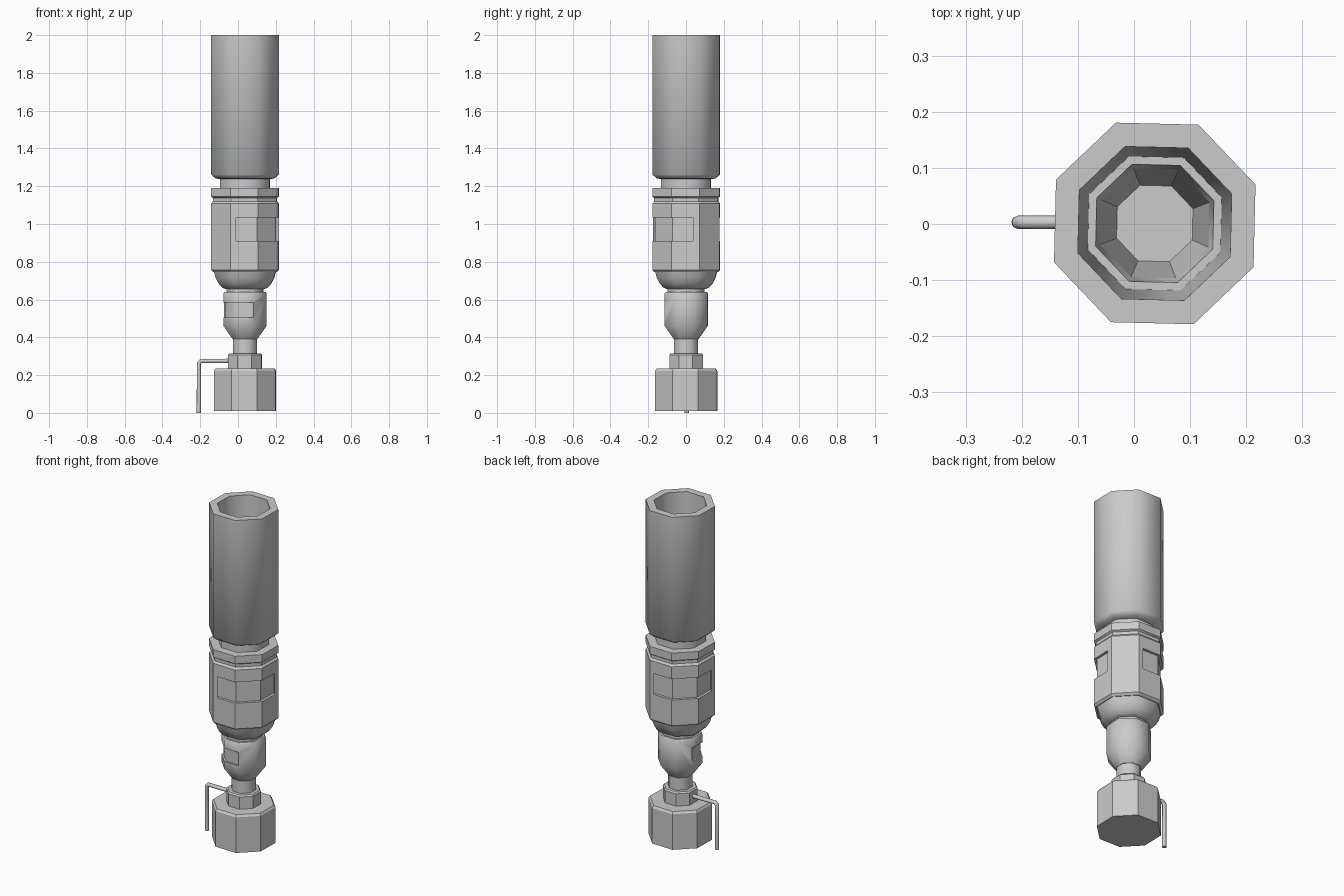
import bpy, bmesh, math
from mathutils import Matrix, Vector

if "Cube" in bpy.data.objects:
    bpy.data.objects.remove(bpy.data.objects["Cube"])

CX, CY = 0.037, 0.001          # main axis
TURN = math.radians(21.1)      # octagon vertex angle


def make(name, bm):
    bmesh.ops.remove_doubles(bm, verts=bm.verts, dist=1e-5)
    bmesh.ops.recalc_face_normals(bm, faces=bm.faces)
    me = bpy.data.meshes.new(name)
    bm.to_mesh(me)
    bm.free()
    ob = bpy.data.objects.new(name, me)
    bpy.context.collection.objects.link(ob)
    return ob


def shade(ob, angle):
    for p in ob.data.polygons:
        p.use_smooth = True
    ob.data.set_sharp_from_angle(angle=math.radians(angle))


def lathe(name, profile, angle=30, loop=False):
    """Eight-sided revolve of (radius, z) points; ends are capped unless loop."""
    bm = bmesh.new()
    rings = []
    for r, z in profile:
        rings.append([bm.verts.new((CX + r * math.cos(TURN + k * math.pi / 4),
                                    CY + r * math.sin(TURN + k * math.pi / 4), z))
                      for k in range(8)])
    pairs = list(zip(rings, rings[1:] + rings[:1]))
    for a, b in (pairs if loop else pairs[:-1]):
        for k in range(8):
            n = (k + 1) % 8
            bm.faces.new((a[k], a[n], b[n], b[k]))
    if not loop:
        bm.faces.new(rings[0])
        bm.faces.new(rings[-1])
    ob = make(name, bm)
    shade(ob, angle)
    return ob


def box(name, heading, d0, d1, half_w, z0, z1):
    """Box spanning d0..d1 along a heading from the axis."""
    m = (Matrix.Translation((CX, CY, (z0 + z1) / 2)) @ Matrix.Rotation(heading, 4, 'Z')
         @ Matrix.Translation(((d0 + d1) / 2, 0, 0))
         @ Matrix.Diagonal((d1 - d0, 2 * half_w, z1 - z0, 1)))
    bm = bmesh.new()
    bmesh.ops.create_cube(bm, size=1, matrix=m)
    return make(name, bm)


def cut(ob, cutter):
    mod = ob.modifiers.new("cut", 'BOOLEAN')
    mod.operation, mod.solver, mod.object = 'DIFFERENCE', 'EXACT', cutter
    bpy.context.view_layer.update()
    dg = bpy.context.evaluated_depsgraph_get()
    me = bpy.data.meshes.new_from_object(ob.evaluated_get(dg))
    ob.modifiers.clear()
    ob.data = me
    bpy.data.objects.remove(cutter)


def recess(ob, cutter, core_r, z0, z1, angle):
    """Shallow recess whose floor is a smaller octagon."""
    cut(cutter, lathe("core_cutter", [(core_r, z0 - .05), (core_r, z1 + .05)]))
    cut(ob, cutter)
    shade(ob, angle)


# Upper tube with tapered bore and ledge
lathe("upper_tube", [(.142, 1.19), (.142, 1.237), (.168, 1.242), (.1925, 1.262), (.1925, 2),
                     (.147, 2), (.128, 1.24), (.113, 1.24), (.1045, 1.19)], 50, loop=True)

# Main body with collar groove and conical cup
body = lathe("main_body", [(.18, .745), (.1925, .757), (.1925, 1.108), (.182, 1.12),
                           (.182, 1.138), (.1925, 1.145), (.1925, 1.19), (.1045, 1.19),
                           (.073, 1.0)])
# Grip windows on the two opposite sides
recess(body, box("window_cutter", math.radians(-47), -.3, .3, .156, .91, 1.035),
       .176, .91, 1.035, 30)

# Rounded shoulder and neck below the body
lathe("shoulder", [(.112, .656), (.13, .664), (.15, .685), (.166, .713), (.176, .746)], 50)
lathe("shoulder_neck", [(.105, .63), (.105, .66)], 50)

# Lower sleeve with one three-sided notch
sleeve = lathe("lower_sleeve", [(.07, .39), (.123, .462), (.123, .632), (.117, .64)], 50)
recess(sleeve, box("notch_cutter", TURN + math.radians(202.5), .047, .3, .3, .505, .585),
       .112, .505, .585, 50)

# Stem, nut and foot
lathe("stem", [(.068, .3), (.068, .392)], 50)
lathe("nut", [(.096, .23), (.096, .307), (.089, .315)])
lathe("foot", [(.177, .01), (.177, .222), (.168, .234)])

# Bent wire lever
cu = bpy.data.curves.new("side_lever", 'CURVE')
cu.dimensions = '3D'
cu.bevel_depth, cu.bevel_resolution, cu.use_fill_caps = .0118, 2, True
path = [(-.03, .275), (-.196, .275), (-.207, .264), (-.207, 0)]
sp = cu.splines.new('POLY')
sp.points.add(len(path) - 1)
for p, (x, z) in zip(sp.points, path):
    p.co = (x, .003, z, 1)
sp.use_smooth = True
bpy.context.collection.objects.link(bpy.data.objects.new("side_lever", cu))
